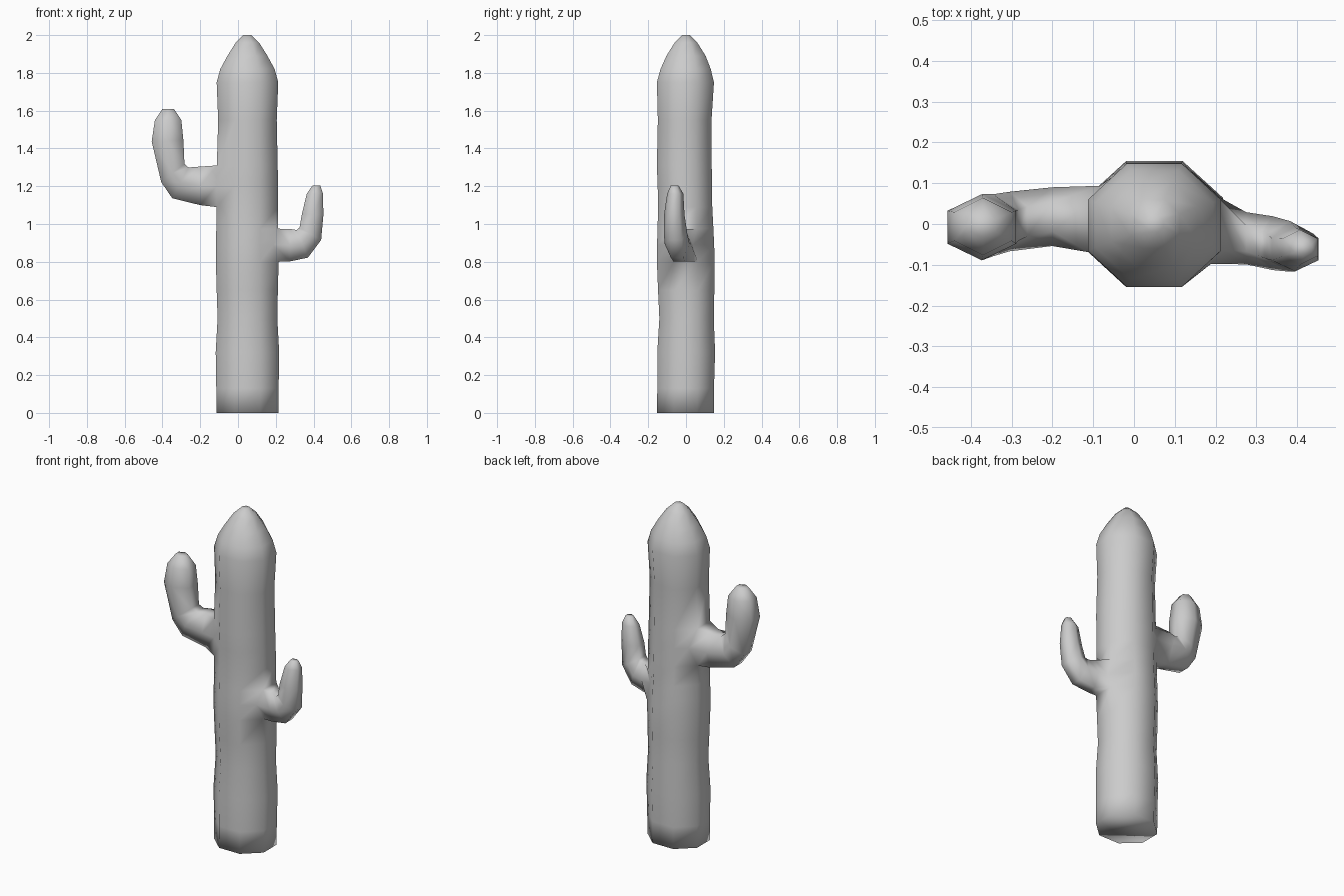
import bpy, bmesh, math

if "Cube" in bpy.data.objects:
    bpy.data.objects.remove(bpy.data.objects["Cube"])

bm = bmesh.new()

# Trunk rings: z, half width x, half width y, centre x, centre y
TRUNK = [
    (0.00, .165, .150, .050, -.003), (0.13, .165, .150, .050, -.002),
    (0.32, .168, .153, .050, .001), (0.50, .158, .144, .050, .003),
    (0.65, .162, .149, .049, .001), (0.80, .166, .153, .049, -.001),
    (0.89, .165, .151, .049, -.002), (0.975, .164, .148, .049, -.003),
    (1.09, .164, .143, .049, -.004), (1.20, .163, .144, .049, -.006),
    (1.31, .161, .145, .049, -.009), (1.55, .155, .142, .050, -.007),
    (1.75, .163, .151, .050, -.003), (1.82, .144, .133, .050, -.002),
    (1.89, .106, .104, .050, 0), (1.96, .062, .060, .050, 0),
    (2.00, .022, .020, .050, 0)]


def bridge(a, b):
    n = len(a)
    for i in range(n):
        j = (i + 1) % n
        bm.faces.new((a[i], a[j], b[j], b[i]))


rings = []
c8 = math.cos(math.pi / 8)
for z, hx, hy, cx, cy in TRUNK:
    rings.append([bm.verts.new((cx + hx / c8 * math.cos(math.pi * (k + .5) / 4),
                                cy + hy / c8 * math.sin(math.pi * (k + .5) / 4), z))
                  for k in range(8)])
for a, b in zip(rings, rings[1:]):
    bridge(a, b)
bm.faces.new(rings[0][::-1])
bm.faces.new(rings[-1])


def arm(side, mid, kp, km, y_shift, path):
    """Open two trunk faces at ring mid and extrude a six-sided arm along path.
    path: x, y, z, elevation, radius in y, radius across the bend"""
    for lo in (mid - 1, mid):
        corners = {rings[lo][kp], rings[lo][km],
                   rings[lo + 1][kp], rings[lo + 1][km]}
        face = next(f for f in rings[lo][kp].link_faces if set(f.verts) == corners)
        bm.faces.remove(face)
    lo, md, hi = rings[mid - 1:mid + 2]
    # slide the widest root points around the trunk surface
    md[kp].co.x += y_shift[0]
    md[kp].co.y += y_shift[1]
    md[km].co.x += y_shift[2]
    md[km].co.y += y_shift[3]
    loop = [md[kp], hi[kp], hi[km], md[km], lo[km], lo[kp]]
    for x, y, z, e, ry, rp in path:
        e = math.radians(e)
        ring = []
        for i in range(6):
            t = math.pi * i / 3
            r = rp * math.sin(t) / math.sin(math.pi / 3)
            ring.append(bm.verts.new((x - side * math.sin(e) * r,
                                      y + ry * math.cos(t),
                                      z + math.cos(e) * r)))
        bridge(loop, ring)
        loop = ring
    bm.faces.new(loop)


# Upper arm on the left
arm(-1, 9, 3, 4, (.030, .040, 0, 0), [
    (-.200, .018, 1.202, 0, .072, .102),
    (-.305, .006, 1.218, 28, .073, .092),
    (-.345, -.003, 1.270, 52, .076, .078),
    (-.373, -.008, 1.440, 88, .081, .084),
    (-.370, -.006, 1.550, 90, .070, .070),
    (-.370, -.004, 1.610, 90, .030, .030)])

# Lower arm on the right
arm(1, 6, 0, 7, (0, -.025, -.025, -.033), [
    (.275, -.035, .888, 0, .064, .086),
    (.340, -.047, .895, 22, .066, .079),
    (.383, -.055, .948, 60, .062, .066),
    (.395, -.062, 1.050, 88, .054, .057),
    (.407, -.057, 1.160, 90, .043, .043),
    (.415, -.060, 1.205, 90, .020, .020)])

bmesh.ops.recalc_face_normals(bm, faces=bm.faces)
for f in bm.faces:
    f.smooth = True
mesh = bpy.data.meshes.new("cactus")
bm.to_mesh(mesh)
bm.free()
bpy.context.collection.objects.link(bpy.data.objects.new("cactus", mesh))
